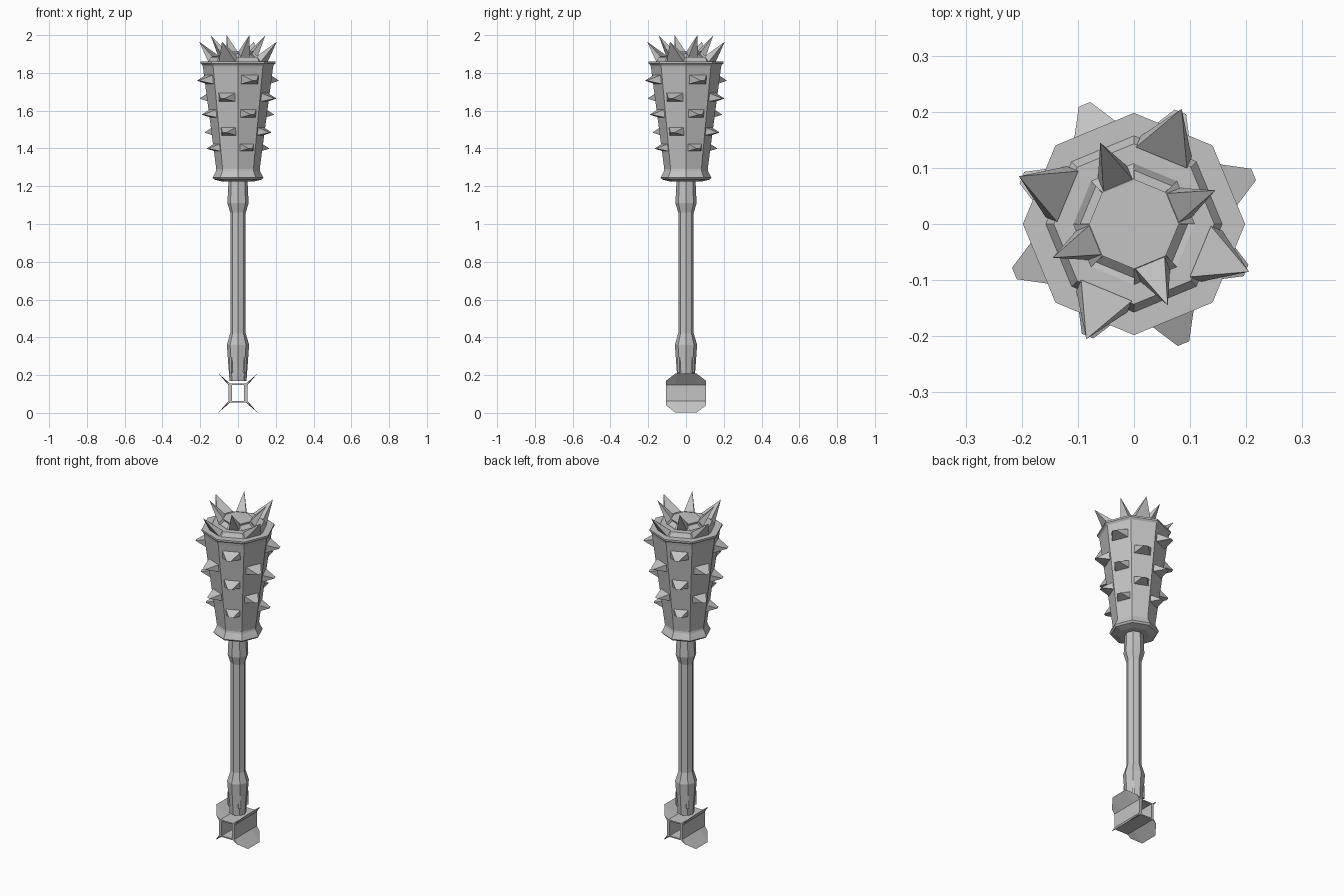
import bpy, bmesh, math
from math import radians, cos, sin, pi
from mathutils import Vector, Matrix

cube = bpy.data.objects.get("Cube")
if cube:
    bpy.data.objects.remove(cube, do_unlink=True)

iron = bpy.data.materials.new("grey_iron")
iron.use_nodes = True
COLOR = (0.55, 0.55, 0.55, 1)
iron.diffuse_color = COLOR
iron.node_tree.nodes["Principled BSDF"].inputs["Base Color"].default_value = COLOR


def finish(bm, name):
    bmesh.ops.recalc_face_normals(bm, faces=bm.faces)
    mesh = bpy.data.meshes.new(name)
    bm.to_mesh(mesh)
    bm.free()
    mesh.materials.append(iron)
    obj = bpy.data.objects.new(name, mesh)
    bpy.context.collection.objects.link(obj)
    return obj


def lathe(profile, sides=8):
    """Closed faceted solid from (radius, height) pairs."""
    bm = bmesh.new()
    rings = [[bm.verts.new((r * cos(2 * pi * i / sides), r * sin(2 * pi * i / sides), z))
              for i in range(sides)] for r, z in profile]
    for a, b in zip(rings, rings[1:]):
        for i in range(sides):
            j = (i + 1) % sides
            bm.faces.new((a[i], a[j], b[j], b[i]))
    bm.faces.new(rings[0][::-1])
    bm.faces.new(rings[-1])
    bmesh.ops.recalc_face_normals(bm, faces=bm.faces)
    return bm


def spike(bm, angle, low, high, width, tip, ridge):
    """Wedge on a facet: low, high and tip are (outward distance, height)."""
    turn = Matrix.Rotation(radians(angle), 3, 'Z')

    def pair(p, w):
        return [bm.verts.new(turn @ Vector((p[0], s * w / 2, p[1]))) for s in (-1, 1)]
    a, b = pair(low, width)
    d, c = pair(high, width)
    if ridge:
        e, f = pair(tip, ridge)
        faces = [(a, b, f, e), (c, d, e, f), (b, c, f), (d, a, e)]
    else:
        e = bm.verts.new(turn @ Vector((tip[0], 0, tip[1])))
        faces = [(a, b, e), (b, c, e), (c, d, e), (d, a, e)]
    for face in faces + [(d, c, b, a)]:
        bm.faces.new(face)


# Handle with flared ends
finish(lathe([(.045, .17), (.059, .36), (.041, .42), (.041, 1.06),
              (.056, 1.11), (.05, 1.24)]), "handle")

# Tapered head with collar and rim
finish(lathe([(.085, 1.225), (.125, 1.235), (.134, 1.245), (.117, 1.28), (.115, 1.29),
              (.185, 1.825), (.188, 1.84), (.198, 1.85), (.198, 1.86)]), "head")

# Stepped crown; alternate upper facets are recessed
crown = lathe([(.16, 1.855), (.143, 1.885), (.108, 1.885), (.08, 1.912)])
for face in list(crown.faces):
    c = face.calc_center_median()
    turn = round((math.degrees(math.atan2(c.y, c.x)) - 67.5) % 90, 1)
    if c.z > 1.89 and c.xy.length > .05 and (turn < 1 or turn > 89):
        bmesh.ops.inset_region(crown, faces=[face], thickness=.006, depth=0)
        for v in face.verts:
            v.co -= face.normal * .012
finish(crown, "crown")

# Spikes: staggered rows on the body, two rings on the crown
body, top = bmesh.new(), bmesh.new()
for quarter in range(4):
    base = 22.5 + 90 * quarter
    for row, z in enumerate((1.765, 1.67, 1.585, 1.49, 1.405)):
        wall = (.115 + (z - 1.29) * .131) * cos(pi / 8)
        h = .024 - .001 * row
        spike(body, base + 45 * (row % 2), (wall - .006, z - h), (wall + .001, z + h),
              .1 - .005 * row, (wall + .067 - .003 * row, z - .006), .022)
    spike(top, base, (.1, 1.883), (.075, 1.913), .056, (.157, 2.0), 0)
    spike(top, base + 45, (.15, 1.858), (.128, 1.888), .098, (.222, 1.965), 0)
finish(body, "body_spikes")
finish(top, "crown_spikes")

# Pommel: four-pointed block with chamfered ends and a square hole
bm = bmesh.new()
MID = .105


def star(y, tip):
    ring = []
    for k in range(4):
        for x, z in ((.05, -.042), (.05, .042), (tip, tip)):
            turn = Matrix.Rotation(-k * pi / 2, 3, 'Y')
            p = turn @ Vector((x, 0, z))
            ring.append(bm.verts.new((p.x, y, p.z + MID)))
    return ring


def hole(y):
    return [bm.verts.new((sx * .033, y, MID + sz * .043))
            for sx, sz in ((1, 1), (-1, 1), (-1, -1), (1, -1))]


def bridge(a, b):
    for i in range(len(a)):
        j = (i + 1) % len(a)
        bm.faces.new((a[i], a[j], b[j], b[i]))


stars = [star(y, t) for y, t in ((-.105, .066), (-.055, .104), (.055, .104), (.105, .066))]
for a, b in zip(stars, stars[1:]):
    bridge(a, b)
holes = [hole(-.105), hole(.105)]
bridge(*holes)
for ring, inner in ((stars[0], holes[0]), (stars[-1], holes[1])):
    for k in range(4):
        t = 3 * k + 2
        near, far = inner[k], inner[(k + 1) % 4]
        bm.faces.new((ring[t - 1], ring[t], near))
        bm.faces.new((ring[t], ring[(t + 1) % 12], near))
        bm.faces.new((ring[(t + 1) % 12], ring[(t + 2) % 12], far, near))
finish(bm, "pommel")

# Small studs around the lower grip
bm = bmesh.new()
for k in range(4):
    m = (Matrix.Rotation(radians(45 + 90 * k), 4, 'Z') @ Matrix.Translation((.047, 0, .255))
         @ Matrix.Diagonal((.016, .014, .08, 1)))
    bmesh.ops.create_cube(bm, size=1, matrix=m)
finish(bm, "grip_studs")
